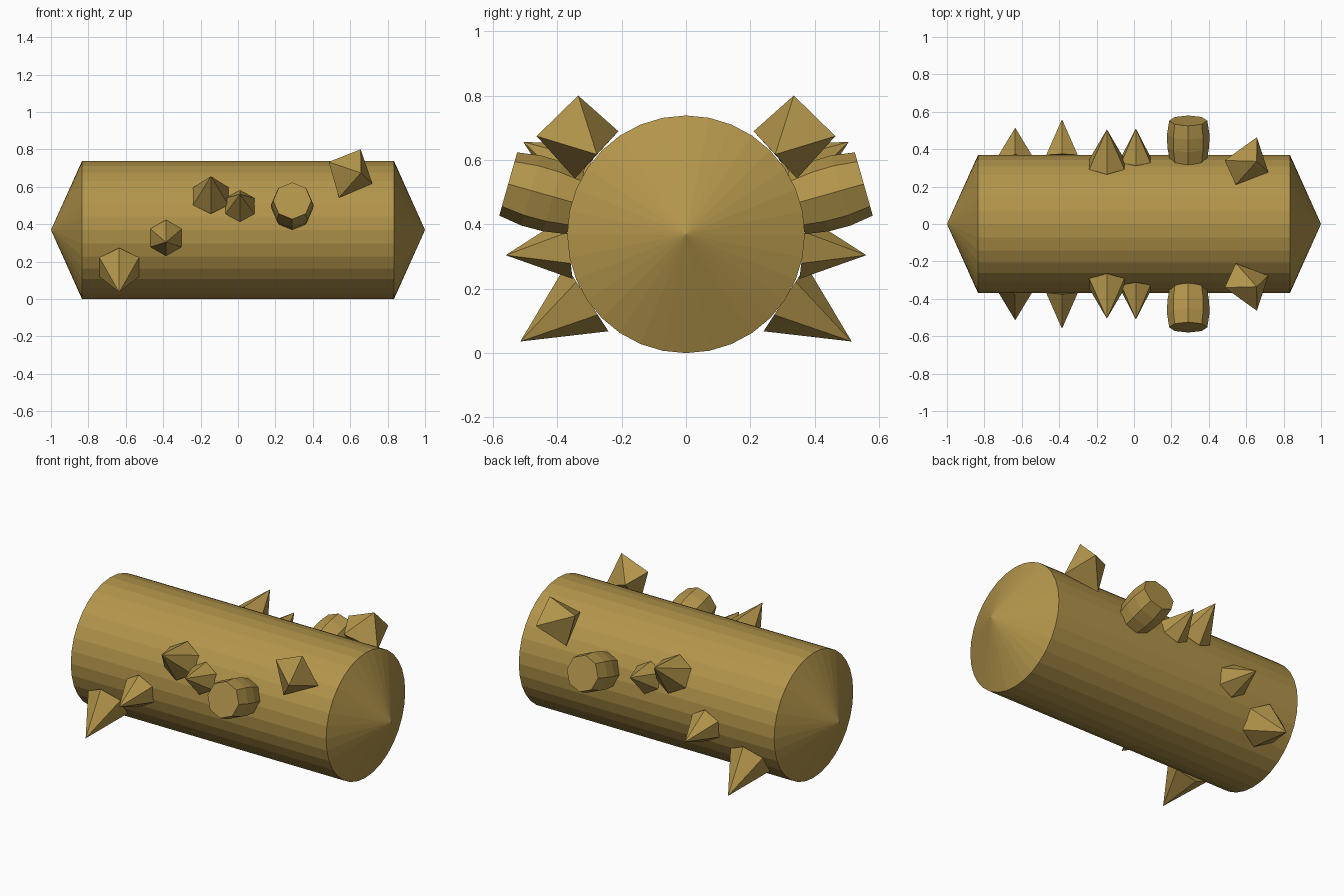
import bpy, bmesh
from math import sin, cos, pi, radians
from mathutils import Vector, Matrix

if "Cube" in bpy.data.objects:
    bpy.data.objects.remove(bpy.data.objects["Cube"])

R = 0.369          # body radius, also the height of its axis
gold = bpy.data.materials.new("gold")
gold.diffuse_color = (0.45, 0.30, 0.07, 1)
gold.use_nodes = True
gold.node_tree.nodes["Principled BSDF"].inputs["Base Color"].default_value = gold.diffuse_color


def finish(bm, name):
    bmesh.ops.recalc_face_normals(bm, faces=bm.faces)
    mesh = bpy.data.meshes.new(name)
    bm.to_mesh(mesh)
    bm.free()
    mesh.materials.append(gold)
    obj = bpy.data.objects.new(name, mesh)
    bpy.context.collection.objects.link(obj)
    return obj


def lathe(name, profile, sides, matrix):
    """Revolve (radius, height) points around local z; radius 0 makes a tip."""
    bm = bmesh.new()
    rings = []
    for r, h in profile:
        if r == 0:
            rings.append([bm.verts.new(matrix @ Vector((0, 0, h)))] * sides)
        else:
            rings.append([bm.verts.new(matrix @ Vector((r * cos(2 * pi * i / sides),
                                                        r * sin(2 * pi * i / sides), h)))
                          for i in range(sides)])
    for a, b in zip(rings, rings[1:]):
        for i in range(sides):
            j = (i + 1) % sides
            bm.faces.new(list(dict.fromkeys((a[i], a[j], b[j], b[i]))))
    for ring in (rings[0], rings[-1]):
        if ring[0] is not ring[1]:
            bm.faces.new(ring)
    return finish(bm, name)


def radial(x, angle, side):
    """Frame on the body axis at x, local z pointing outward, local x around the body."""
    a = radians(angle)
    n = Vector((0, side * cos(a), sin(a)))
    t = Vector((0, -side * sin(a), cos(a)))
    m = Matrix((t, n.cross(t), n)).transposed().to_4x4()
    m.translation = (x, 0, R)
    return m


# Long body with pointed ends, lying along x
along_x = Matrix.Translation((0, 0, R)) @ Matrix.Rotation(pi / 2, 4, 'Y')
lathe("body", [(0, -1), (R, -0.834), (R, 0.834), (0, 1)], 32, along_x)

# Spikes: x, angle above horizontal, base radius, tip distance from axis
spikes = [(-0.635, -32.9, 0.122, 0.613), (-0.385, -6.6, 0.097, 0.564),
          (-0.145, 29.6, 0.109, 0.582), (0.01, 20.5, 0.09, 0.545)]

# Corners of the eight-faced gem
gem = [(0.656, 0.335, 0.80), (0.485, 0.34, 0.733), (0.718, 0.277, 0.617),
       (0.54, 0.345, 0.542), (0.657, 0.464, 0.674), (0.544, 0.21, 0.689)]

for side, label in ((-1, "front"), (1, "back")):
    for k, (x, angle, r, tip) in enumerate(spikes, 1):
        lathe(f"{label}_spike_{k}", [(r, 0.366), (0, tip)], 6, radial(x, angle, side))
    # Eight-sided barrel stud
    lathe(f"{label}_barrel", [(0.100, 0.357), (0.112, 0.43), (0.113, 0.50), (0.102, 0.574)],
          8, radial(0.29, 15.8, side))
    bm = bmesh.new()
    for x, y, z in gem:
        bm.verts.new((x, side * y, z))
    bmesh.ops.convex_hull(bm, input=bm.verts)
    finish(bm, f"{label}_gem")
